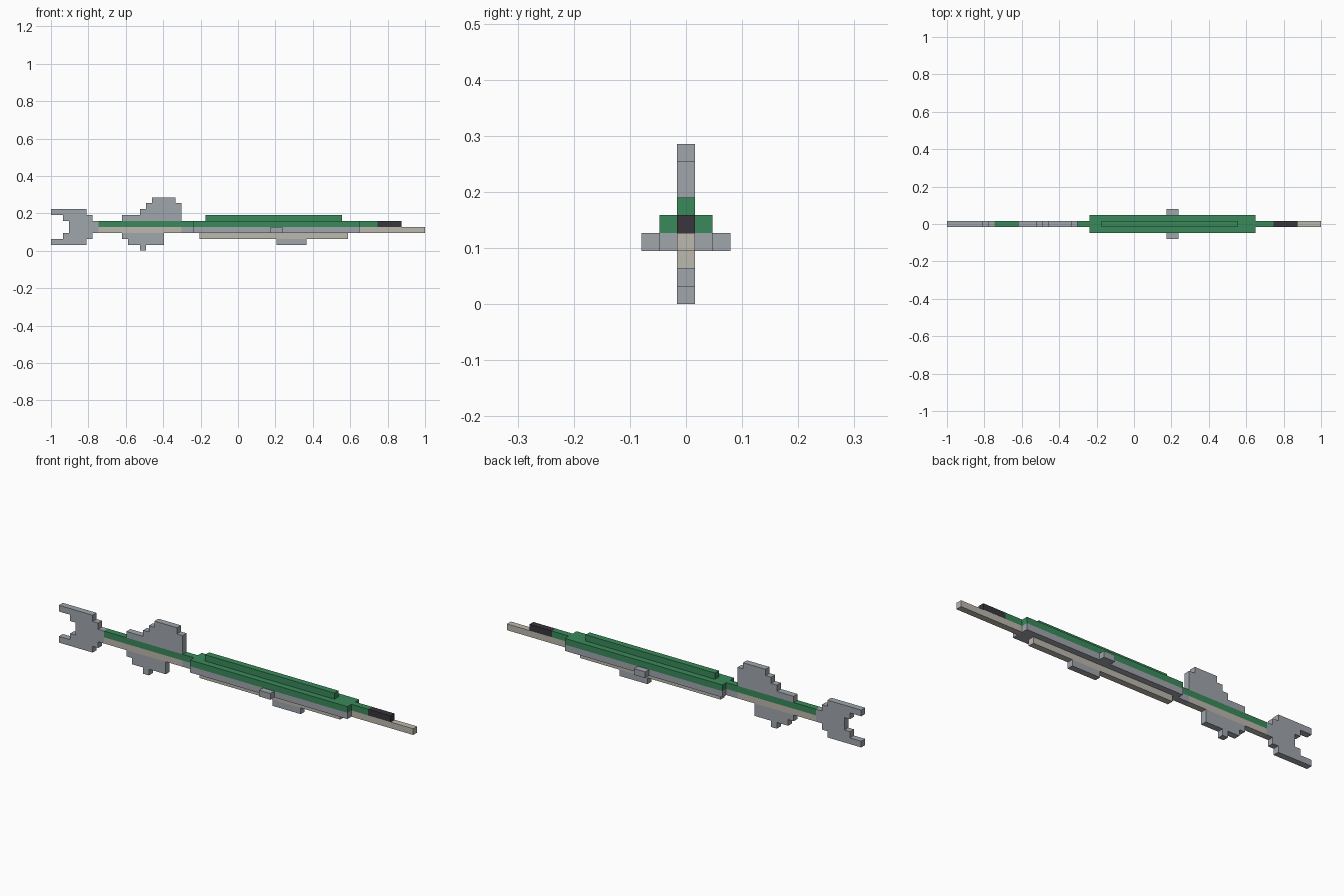
import bpy, bmesh

cube = bpy.data.objects.get("Cube")
if cube:
    bpy.data.objects.remove(cube, do_unlink=True)

U = 2 / 63  # one grid step; the model is 63 steps long


def srgb(r, g, b):
    return tuple(((c / 255 + 0.055) / 1.055) ** 2.4 for c in (r, g, b)) + (1.0,)


def material(name, rgb):
    m = bpy.data.materials.new(name)
    m.use_nodes = True
    m.diffuse_color = srgb(*rgb)
    bsdf = next(n for n in m.node_tree.nodes if n.type == 'BSDF_PRINCIPLED')
    bsdf.inputs["Base Color"].default_value = srgb(*rgb)
    return m


GREEN = material("green", (58, 138, 91))
GREY = material("steel grey", (160, 166, 172))
BEIGE = material("beige", (188, 184, 173))
DARK = material("charcoal", (56, 54, 60))


def plate(name, outline, mat, y0=-0.5, y1=0.5):
    """Extrude an (x, z) outline in grid steps from y0 to y1."""
    bm = bmesh.new()
    verts = [bm.verts.new((x * U - 1, y0 * U, z * U)) for x, z in outline]
    face = bm.faces.new(verts)
    ext = bmesh.ops.extrude_face_region(bm, geom=[face])
    moved = [g for g in ext["geom"] if isinstance(g, bmesh.types.BMVert)]
    bmesh.ops.translate(bm, verts=moved, vec=(0, (y1 - y0) * U, 0))
    bmesh.ops.recalc_face_normals(bm, faces=bm.faces)
    mesh = bpy.data.meshes.new(name)
    bm.to_mesh(mesh)
    bm.free()
    mesh.materials.append(mat)
    obj = bpy.data.objects.new(name, mesh)
    bpy.context.collection.objects.link(obj)


def box(name, x0, x1, z, mat, y0=-0.5, y1=0.5):
    """One-step-high bar whose underside is at height z."""
    plate(name, [(x0, z), (x1, z), (x1, z + 1), (x0, z + 1)], mat, y0, y1)


# Forked end: upper half outline, mirrored about z = 4
upper = [(8, 5), (7, 5), (7, 6), (6, 6), (6, 7), (0, 7), (0, 6),
         (2, 6), (2, 5), (3, 5)]
plate("forked_end", upper + [(x, 8 - z) for x, z in reversed(upper)], GREY)

# Stepped fins above and below the bar
plate("upper_fin", [(12, 5), (22, 5), (22, 8), (21, 8), (21, 9), (17, 9), (17, 8),
                    (16, 8), (16, 7), (15, 7), (15, 6), (12, 6)], GREY)
plate("lower_fin", [(12, 3), (12, 2), (13, 2), (13, 1), (15, 1), (15, 0),
                    (16, 0), (16, 1), (19, 1), (19, 3)], GREY)

# Long thin bars
box("rear_green_bar", 8, 24, 4, GREEN)
box("rear_beige_bar", 8, 22, 3, BEIGE)
box("bar_collar", 22, 24, 3, GREY)
box("front_green_bar", 52, 55, 4, GREEN)
box("dark_tip", 55, 59, 4, DARK)
box("front_beige_bar", 52, 63, 3, BEIGE)

# Wide body with top and bottom rails
box("body_upper", 24, 52, 4, GREEN, -1.5, 1.5)
box("body_lower", 24, 52, 3, GREY, -1.5, 1.5)
box("top_rail", 26, 49, 5, GREEN)
box("bottom_rail", 25, 50, 2, BEIGE)
box("bottom_block", 38, 43, 1, GREY)

# Side pegs
for side, s in (("front", -1), ("back", 1)):
    box(side + "_peg", 37, 39, 3, GREY, s * 1.5, s * 2.5)
